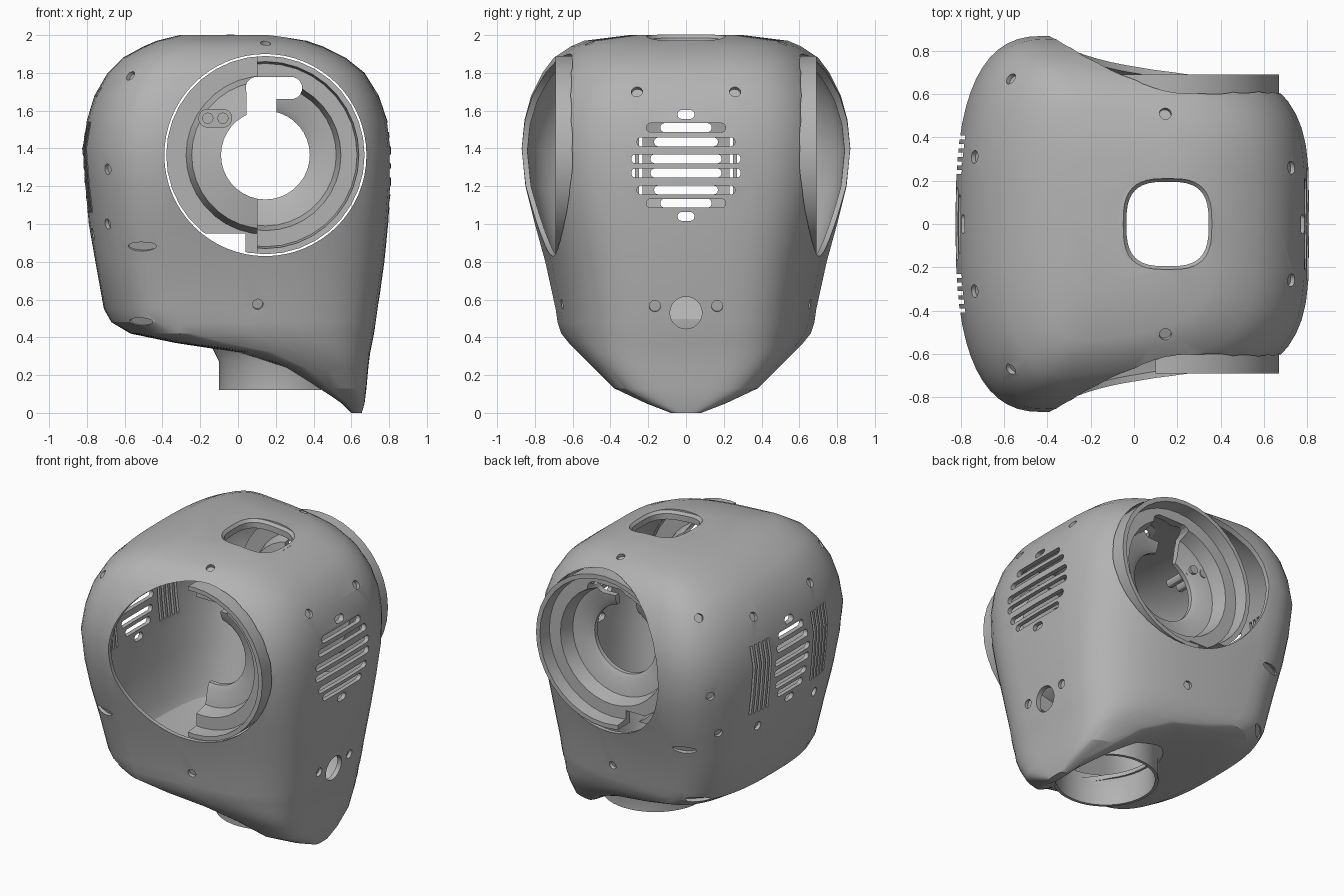
import bpy, bmesh, math
from math import cos, sin, pi
from mathutils import Vector
from mathutils.bvhtree import BVHTree

if "Cube" in bpy.data.objects:
    bpy.data.objects.remove(bpy.data.objects["Cube"], do_unlink=True)

grey = bpy.data.materials.new("shell_grey")
grey.use_nodes = True
colour = (0.45, 0.45, 0.45, 1)
grey.diffuse_color = colour
grey.node_tree.nodes["Principled BSDF"].inputs["Base Color"].default_value = colour


def make(name, bm):
    bmesh.ops.recalc_face_normals(bm, faces=bm.faces)
    mesh = bpy.data.meshes.new(name)
    bm.to_mesh(mesh)
    bm.free()
    obj = bpy.data.objects.new(name, mesh)
    bpy.context.collection.objects.link(obj)
    mesh.materials.append(grey)
    return obj


def loft(bm, rings, closed=False):
    """Skin rings of points; cap the ends, or join last to first."""
    loops = [[bm.verts.new(p) for p in ring] for ring in rings]
    pairs = list(zip(loops, loops[1:]))
    if closed:
        pairs.append((loops[-1], loops[0]))
    else:
        bm.faces.new(loops[0])
        bm.faces.new(loops[-1])
    for a, b in pairs:
        for i in range(len(a)):
            j = (i + 1) % len(a)
            bm.faces.new((a[i], a[j], b[j], b[i]))


def spow(v, n):
    return math.copysign(abs(v) ** (2 / n), v)


def angles(count):
    return [2 * pi * i / count for i in range(count)]


def oval(a, b, n=2, count=24):
    return [(a * spow(cos(t), n), b * spow(sin(t), n)) for t in angles(count)]


def stadium(half, r):
    return [(math.copysign(half - r, cos(t)) + r * cos(t), r * sin(t))
            for t in [2 * pi * (i + 0.5) / 16 for i in range(16)]]


def box(a, b):
    return [(-a, -b), (a, -b), (a, b), (-a, b)]


def prism(bm, outline, centre, normal, depth):
    """Extrude a flat outline by depth both ways along the normal."""
    n = Vector(normal).normalized()
    up = Vector((0, 1, 0)) if abs(n.z) > 0.9 else Vector((0, 0, 1))
    u = up.cross(n).normalized()
    v = n.cross(u)
    loft(bm, [[Vector(centre) + u * x + v * y + n * d for x, y in outline]
              for d in (-depth, depth)])


def cut(obj, bm):
    cutter = make("cutter", bm)
    cutter.hide_render = True
    mod = obj.modifiers.new("cut", "BOOLEAN")
    mod.operation = "DIFFERENCE"
    mod.solver = "EXACT"
    mod.object = cutter
    bpy.context.view_layer.objects.active = obj
    bpy.ops.object.modifier_apply(modifier=mod.name)
    bpy.data.objects.remove(cutter, do_unlink=True)


def finish(obj, degrees):
    bpy.ops.object.select_all(action="DESELECT")
    obj.select_set(True)
    bpy.context.view_layer.objects.active = obj
    bpy.ops.object.shade_smooth_by_angle(angle=math.radians(degrees))


# Head shell: height, left x, right x, half width
LEVELS = [
    (0, .6, .655, .08), (.05, .55, .67, .21), (.13, .42, .68, .38),
    (.24, .24, .69, .49), (.32, 0, .7, .57), (.37, -.33, .71, .62),
    (.42, -.57, .72, .66), (.48, -.67, .73, .68), (.55, -.71, .74, .69),
    (.8, -.755, .775, .745), (1, -.79, .795, .8), (1.2, -.81, .81, .85),
    (1.4, -.825, .81, .87), (1.55, -.8, .79, .855), (1.68, -.76, .745, .82),
    (1.8, -.69, .67, .76), (1.88, -.61, .57, .7), (1.94, -.5, .45, .61),
    (1.97, -.43, .36, .54), (2, -.31, .2, .3)]


def section(z, left, right, width):
    mid = left + 0.26 * (right - left)
    points = []
    for t in angles(56):
        n = 4 if cos(t) > 0 else 2.7
        k = spow(cos(t), n)
        reach = right - mid if k > 0 else mid - left
        points.append((mid + reach * k, width * spow(sin(t), n) * (1 - 0.12 * max(k, 0)), z))
    return points


bm = bmesh.new()
loft(bm, [section(*row) for row in LEVELS])
bmesh.ops.recalc_face_normals(bm, faces=bm.faces)
tree = BVHTree.FromBMesh(bm)
shell = make("head_shell", bm)

# Hollow inside
WALL = 0.03
bm = bmesh.new()
loft(bm, [section(1 + (z - 1) * 0.965, a + WALL, b - WALL, w - WALL)
          for z, a, b, w in LEVELS[2:]])
cut(shell, bm)

# Main openings: sides, top, neck, round port
EAR_X, EAR_Z = 0.145, 1.365
bm = bmesh.new()
for side in (-1, 1):
    prism(bm, oval(.535, .535, count=64), (EAR_X, side * .8, EAR_Z), (0, side, 0), .3)
prism(bm, oval(.205, .21, 3, 40), (.155, 0, 2), (0, 0, 1), .15)
prism(bm, oval(.32, .32, count=40), (.235, 0, .15), (0, 0, 1), .3)
prism(bm, oval(.085, .085), (.75, 0, .53), (1, 0, 0), .12)

# Vent slots on both ends
for z, half in ((1.51, .21), (1.435, .26), (1.345, .29), (1.27, .29), (1.18, .26), (1.11, .21)):
    prism(bm, stadium(half, .024), (.8, 0, z), (1, 0, 0), .12)
    prism(bm, stadium(half * .65, .024), (-.8, 0, z), (1, 0, 0), .12)
for z in (1.58, 1.04):
    for x in (-.8, .8):
        prism(bm, stadium(.045, .024), (x, 0, z), (1, 0, 0), .12)
for side in (-1, 1):
    for i in range(5):
        prism(bm, box(.01, .24), (-.8, side * (.24 + .04 * i), 1.3), (1, 0, 0), .12)
cut(shell, bm)

# Screw recesses, sunk along the surface normal
bm = bmesh.new()


def recess(start, direction, a, b):
    hit, normal, _, _ = tree.ray_cast(Vector(start), Vector(direction))
    if hit:
        prism(bm, oval(a, b, count=16), hit, normal, .022)


for side in (-1, 1):
    for x, z in ((-.57, 1.785), (-.69, 1.29), (-.69, 1), (.105, .575)):
        recess((x, side * 2, z), (0, -side, 0), .028, .028)
    for x, z in ((-.51, .88), (-.52, .48)):
        recess((x, side * 2, z), (0, -side, 0), .08, .025)
    for y, z in ((.165, .565), (.26, 1.7)):
        recess((2, side * y, z), (-1, 0, 0), .03, .03)
    recess((-2, side * .31, 1.7), (1, 0, 0), .03, .03)
    recess((-2, side * .31, .95), (1, 0, 0), .03, .03)
    recess((.145, side * .51, 3), (0, 0, -1), .028, .028)
cut(shell, bm)
finish(shell, 22)

# Stepped ear dishes: radius, distance from centre
DISH = [(.525, .69), (.495, .69), (.485, .6), (.4, .6), (.375, .5), (.27, .48),
        (.235, .46), (.235, .43), (.39, .46), (.42, .56), (.525, .56)]
for name, side in (("right_ear_dish", -1), ("left_ear_dish", 1)):
    bm = bmesh.new()
    loft(bm, [[(EAR_X + r * cos(t), side * y, EAR_Z + r * sin(t)) for t in angles(36)]
              for r, y in DISH], closed=True)
    dish = make(name, bm)
    holes = [(stadium(.15, .06), .19, 1.72), (box(.08, .1), .125, 1.63)]
    if side < 0:
        holes.append((box(.5, .7), -.4, EAR_Z))   # only half a dish on this side
    else:
        holes.append((box(.12, .06), -.08, .89))
    for outline, x, z in holes:
        bm = bmesh.new()
        prism(bm, outline, (x, side * .55, z), (0, -1, 0), .3)
        cut(dish, bm)
    finish(dish, 20)

# Collar round the top opening
bm = bmesh.new()
loft(bm, [[(.155 + x, y, h - .08 * x) for x, y in oval(s, s + .005, 3, 40)]
          for s, h in ((.225, 1.95), (.225, 1.982), (.205, 1.988), (.19, 1.97), (.19, 1.93))],
     closed=True)
finish(make("top_collar", bm), 30)

# Neck tube
bm = bmesh.new()
loft(bm, [[(.235 + r * cos(t), r * sin(t), z) for t in angles(40)]
          for r, z in ((.335, .12), (.335, .27), (.36, .32), (.38, .36), (.35, .36), (.315, .28), (.315, .12))],
     closed=True)
neck = make("neck_tube", bm)
bm = bmesh.new()
prism(bm, box(.4, .4), (.84, 0, .2), (0, 0, 1), .4)
cut(neck, bm)
finish(neck, 30)

# Inner mounting stub behind the left dish
bm = bmesh.new()
prism(bm, stadium(.09, .05), (-.12, .44, 1.56), (0, 1, 0), .03)
for x in (-.16, -.08):
    prism(bm, oval(.03, .03, count=12), (x, .38, 1.56), (0, 1, 0), .12)
finish(make("inner_mount", bm), 30)
